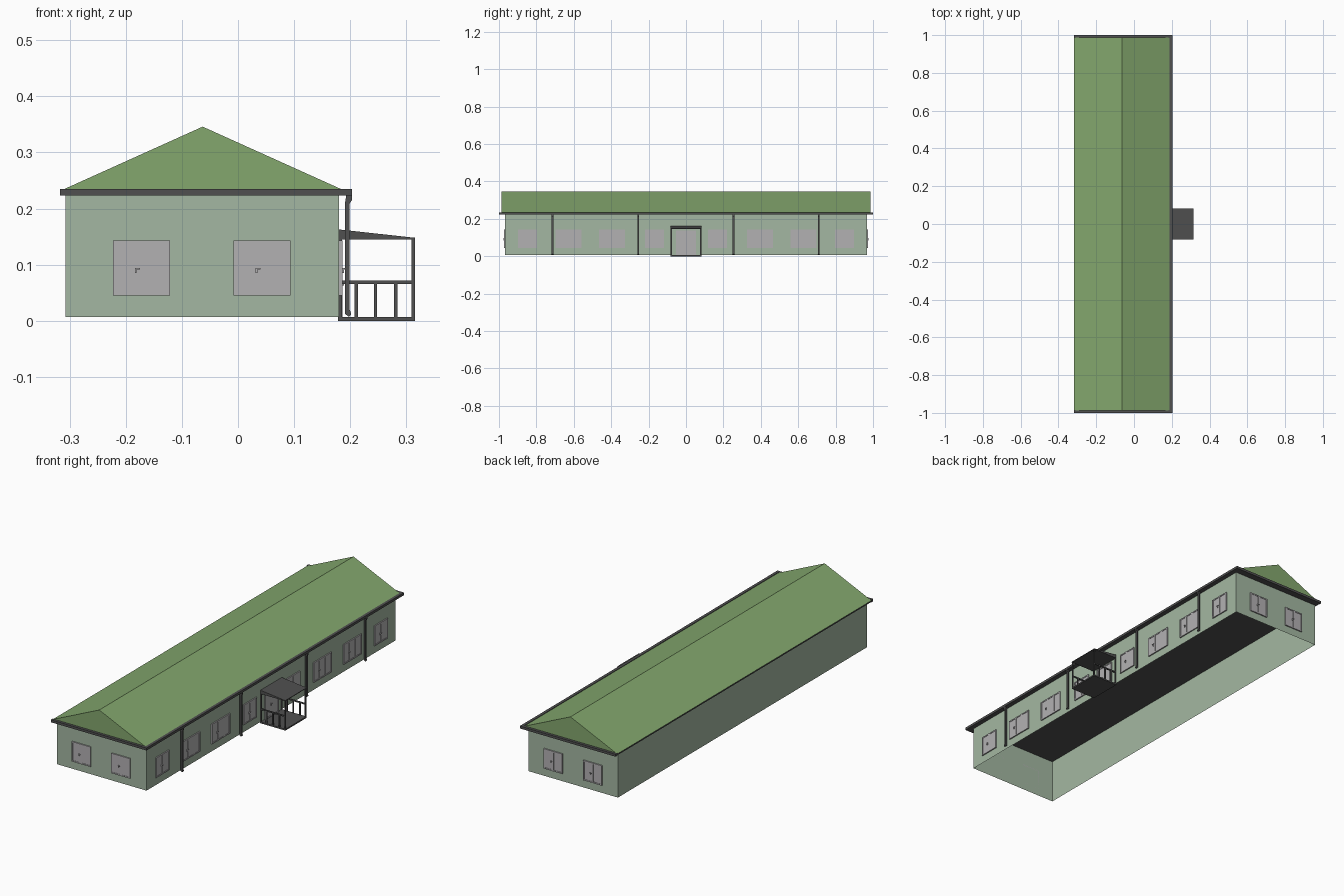
import bpy, bmesh, math
from mathutils import Matrix, Vector

if "Cube" in bpy.data.objects:
    bpy.data.objects.remove(bpy.data.objects["Cube"])


def material(name, rgb):
    m = bpy.data.materials.new(name)
    m.diffuse_color = (*rgb, 1)
    m.use_nodes = True
    m.node_tree.nodes["Principled BSDF"].inputs["Base Color"].default_value = m.diffuse_color
    return m


ROOF = material("roof_green", (0.23, 0.39, 0.155))
WALL = material("wall_green", (0.37, 0.475, 0.36))
DARK = material("dark_grey", (0.08, 0.08, 0.08))
PALE = material("pale_grey", (0.45, 0.44, 0.45))


def box(bm, x0, x1, y0, y1, z0, z1):
    m = Matrix.Translation(((x0 + x1) / 2, (y0 + y1) / 2, (z0 + z1) / 2))
    m = m @ Matrix.Diagonal((x1 - x0, y1 - y0, z1 - z0, 1))
    return bmesh.ops.create_cube(bm, size=1, matrix=m)["verts"]


def prism(bm, profile, y0, y1):
    """Extrude an x-z profile along y."""
    f = bm.faces.new([bm.verts.new((x, y0, z)) for x, z in profile])
    g = bmesh.ops.extrude_face_region(bm, geom=[f], use_keep_orig=True)["geom"]
    for v in g:
        if isinstance(v, bmesh.types.BMVert):
            v.co.y = y1
    bmesh.ops.recalc_face_normals(bm, faces=bm.faces)


def finish(bm, name, mat, matrix=None):
    me = bpy.data.meshes.new(name)
    bm.to_mesh(me)
    bm.free()
    ob = bpy.data.objects.new(name, me)
    bpy.context.collection.objects.link(ob)
    if mat:
        me.materials.append(mat)
    if matrix:
        ob.matrix_world = matrix
    return ob


X0, X1, YW = -0.307, 0.18, 0.967

# Walls, open at the bottom and top
bm = bmesh.new()
verts = box(bm, X0, X1, -YW, YW, 0.007, 0.225)
caps = [f for f in bm.faces if abs(f.normal.z) > 0.9]
bmesh.ops.delete(bm, geom=caps, context='FACES_ONLY')
finish(bm, "walls", WALL)

# Roof and ceiling slab
bm = bmesh.new()
prism(bm, [(-0.317, 0.2315), (0.191, 0.2315), (-0.063, 0.346)], -0.987, 0.987)
finish(bm, "gable_roof", ROOF)

bm = bmesh.new()
box(bm, -0.315, 0.19, -0.99, 0.99, 0.223, 0.231)
finish(bm, "ceiling_slab", DARK)

# Fascia at both ends and gutter along the entrance side
bm = bmesh.new()
for y0, y1 in ((-1, -0.986), (0.986, 1)):
    box(bm, -0.317, 0.203, y0, y1, 0.223, 0.235)
box(bm, 0.189, 0.203, -0.986, 0.986, 0.223, 0.235)
finish(bm, "fascia_and_gutter", DARK)

# Downpipes with a kicked head and foot
for i, y in enumerate((-0.713, -0.255, 0.253, 0.71)):
    bm = bmesh.new()
    prism(bm, [(0.191, 0.012), (0.198, 0.007), (0.202, 0.012), (0.199, 0.02),
               (0.199, 0.209), (0.203, 0.215), (0.203, 0.224), (0.193, 0.224),
               (0.191, 0.212)], y - 0.005, y + 0.005)
    finish(bm, f"downpipe_{i + 1}", DARK)


# Windows: modelled facing -y around their centre, then turned onto a wall
def window(name, width, panes, matrix, z0=0.045, z1=0.143):
    h, b, m = width / 2, 0.006, 0.009
    bm = bmesh.new()
    box(bm, -h, -h + b, -0.006, 0, z0, z1)
    box(bm, h - b, h, -0.006, 0, z0, z1)
    box(bm, -h + b, h - b, -0.006, 0, z0, z0 + b)
    box(bm, -h + b, h - b, -0.006, 0, z1 - b, z1)
    pw = (width - 2 * b - m * (panes - 1)) / panes
    for i in range(panes):
        x = -h + b + i * (pw + m)
        box(bm, x, x + pw, -0.004, -0.001, z0 + b, z1 - b)
        if i < panes - 1:
            box(bm, x + pw, x + pw + m, -0.006, 0, z0 + b, z1 - b)
    # handle
    hx, hz = -h + b + pw - 0.007, (z0 + z1) / 2 - 0.009
    box(bm, hx, hx + 0.003, -0.009, -0.003, hz, hz + 0.009)
    box(bm, hx, hx + 0.009, -0.011, -0.008, hz + 0.006, hz + 0.009)
    finish(bm, name, PALE, matrix)


def turn(x, y, degrees):
    return Matrix.Translation((x, y, 0)) @ Matrix.Rotation(math.radians(degrees), 4, 'Z')


for x in (-0.172, 0.043):
    window("front_window", 0.102, 2, turn(x, -YW, 0))
    window("back_window", 0.102, 2, turn(x, YW, 180))
for s in (-1, 1):
    for y, w, n in ((0.168, 0.102, 2), (0.395, 0.14, 3), (0.628, 0.14, 3), (0.848, 0.102, 2)):
        window("side_window", w, n, turn(X1, s * y, 90))

# Entrance door
window("entrance_door", 0.106, 2, turn(X1, 0, 90), 0.007, 0.137)

# Porch: floor, lean-to roof, posts and side railings
bm = bmesh.new()
box(bm, 0.178, 0.315, -0.082, 0.082, 0, 0.007)
finish(bm, "porch_floor", DARK)

bm = bmesh.new()
prism(bm, [(0.178, 0.145), (0.315, 0.145), (0.315, 0.148), (0.178, 0.163)], -0.083, 0.083)
finish(bm, "porch_roof", DARK)

for side, y in (("left", -0.079), ("right", 0.079)):
    bm = bmesh.new()
    t = 0.003
    for x in (0.182, 0.312):
        box(bm, x - t, x + t, y - t, y + t, 0.006, 0.146)
    box(bm, 0.182, 0.312, y - t, y + t, 0.066, 0.072)
    for x in (0.211, 0.245, 0.281):
        box(bm, x - t, x + t, y - t, y + t, 0.006, 0.067)
    finish(bm, f"porch_railing_{side}", DARK)
